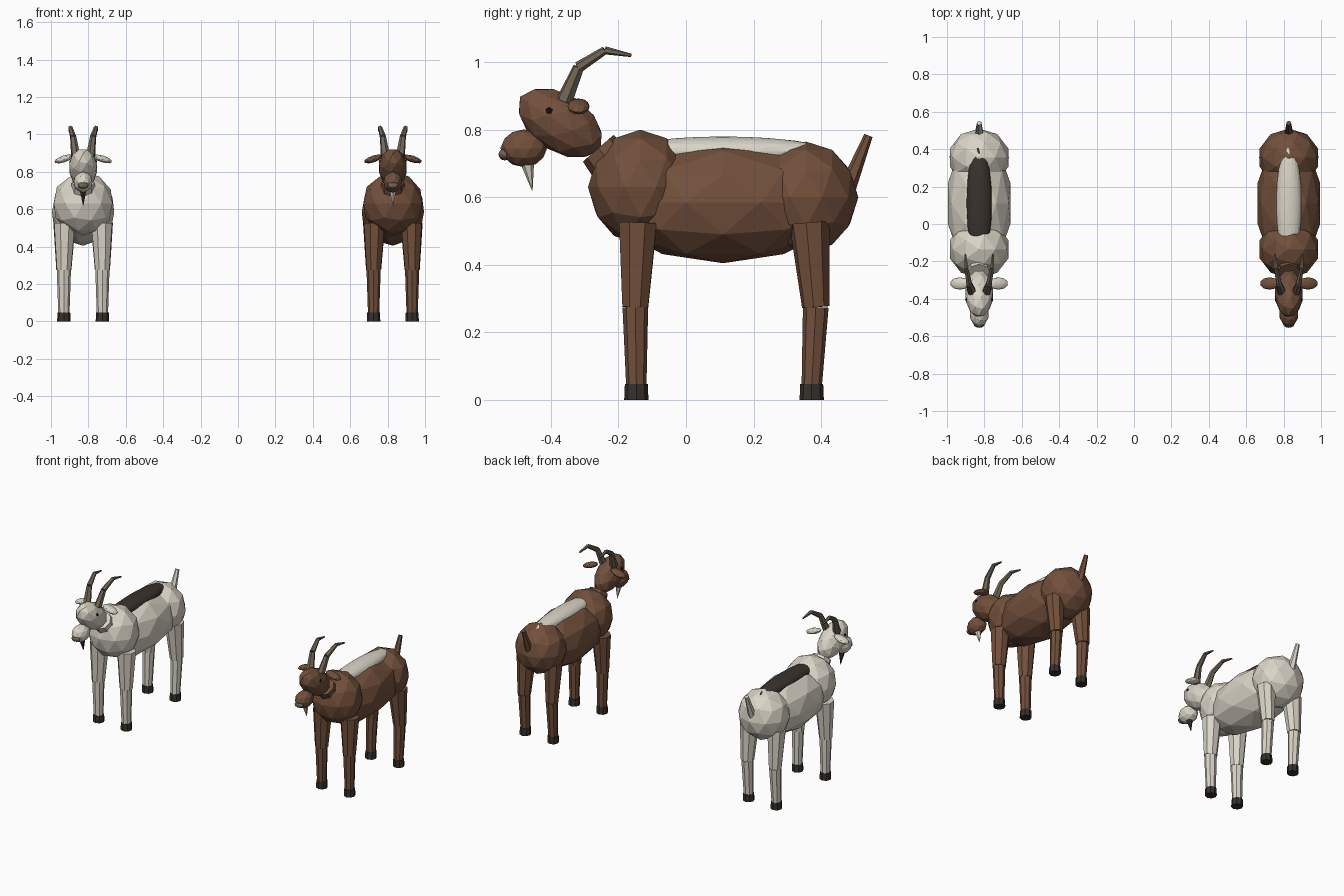
import bpy, bmesh, math
from mathutils import Vector, Matrix

cube = bpy.data.objects.get("Cube")
if cube:
    bpy.data.objects.remove(cube, do_unlink=True)


def material(name, rgb):
    m = bpy.data.materials.new(name)
    m.use_nodes = True
    m.diffuse_color = (*rgb, 1)
    bsdf = m.node_tree.nodes["Principled BSDF"]
    bsdf.inputs["Base Color"].default_value = (*rgb, 1)
    bsdf.inputs["Roughness"].default_value = 0.9
    return m


CREAM = material("cream_coat", (0.70, 0.66, 0.57))
BROWN = material("brown_coat", (0.17, 0.08, 0.045))
DARK = material("dark_hair", (0.04, 0.032, 0.025))
HORN = material("horn", (0.17, 0.135, 0.095))
HOOF = material("hoof", (0.035, 0.03, 0.025))
EYE = material("eye", (0.012, 0.01, 0.01))


def finish(name, bm, mat, root):
    mesh = bpy.data.meshes.new(name)
    bm.to_mesh(mesh)
    bm.free()
    mesh.materials.append(mat)
    ob = bpy.data.objects.new(name, mesh)
    ob.location.x = root
    bpy.context.collection.objects.link(ob)


def blob(name, centre, radii, mat, root, detail=2, tilt=(0, "X")):
    """Faceted ellipsoid, optionally tilted about one axis."""
    bm = bmesh.new()
    turn = Matrix.Rotation(math.radians(tilt[0]), 4, tilt[1])
    shape = Matrix.Translation(centre) @ turn @ Matrix.Diagonal((*radii, 1))
    bmesh.ops.create_icosphere(bm, subdivisions=detail, radius=1, matrix=shape)
    finish(name, bm, mat, root)


def limb(name, points, radii, mat, root, sides=8):
    """Chain of tapered prisms through the points."""
    bm = bmesh.new()
    for i in range(len(points) - 1):
        a, b = Vector(points[i]), Vector(points[i + 1])
        turn = (b - a).to_track_quat("Z", "Y").to_matrix().to_4x4()
        bmesh.ops.create_cone(bm, cap_ends=True, segments=sides,
                              radius1=radii[i], radius2=radii[i + 1],
                              depth=(b - a).length,
                              matrix=Matrix.Translation((a + b) / 2) @ turn)
    finish(name, bm, mat, root)


def goat(prefix, root, coat, accent):
    # Torso and back patch
    blob(prefix + "_body", (0, 0.11, 0.585), (0.175, 0.36, 0.18), coat, root)
    blob(prefix + "_chest", (0, -0.135, 0.63), (0.165, 0.155, 0.17), coat, root)
    blob(prefix + "_rump", (0, 0.355, 0.6), (0.165, 0.155, 0.165), coat, root)
    blob(prefix + "_back_patch", (0, 0.11, 0.735), (0.068, 0.31, 0.045),
         accent, root, detail=3)
    limb(prefix + "_tail", [(0, 0.475, 0.62), (0, 0.54, 0.783)],
         [0.026, 0.013], coat, root, 6)

    # Neck and head
    limb(prefix + "_neck", [(0, -0.16, 0.63), (0, -0.26, 0.745)],
         [0.08, 0.06], coat, root)
    blob(prefix + "_head", (0, -0.372, 0.82), (0.077, 0.142, 0.086),
         coat, root, tilt=(-33, "X"))
    blob(prefix + "_muzzle", (0, -0.48, 0.745), (0.052, 0.069, 0.056), coat, root)
    blob(prefix + "_nose", (0, -0.537, 0.727), (0.03, 0.018, 0.018), HORN, root)
    limb(prefix + "_beard", [(0, -0.47, 0.705), (0, -0.455, 0.62)],
         [0.021, 0.001], accent, root, 6)

    # Mirrored parts
    for side, s in (("left", 1), ("right", -1)):
        tag = f"{prefix}_{side}_"
        blob(tag + "eye", (s * 0.064, -0.405, 0.855), (0.012,) * 3, EYE, root, 1)
        blob(tag + "ear", (s * 0.103, -0.318, 0.869), (0.055, 0.033, 0.018),
             coat, root, tilt=(s * 18, "Y"))
        limb(tag + "horn",
             [(s * 0.04, -0.36, 0.885), (s * 0.053, -0.318, 0.985),
              (s * 0.068, -0.24, 1.035), (s * 0.074, -0.162, 1.02)],
             [0.025, 0.017, 0.012, 0.005], HORN, root, 6)
        # Legs: top, knee and ankle positions along the body
        for end, top, knee, ankle in (("front", -0.142, -0.15, -0.147),
                                      ("hind", 0.365, 0.384, 0.372)):
            leg = f"{prefix}_{end}_{side}_"
            x = s * 0.103
            limb(leg + "thigh", [(s * 0.1, top, 0.525), (x, knee, 0.275)],
                 [0.06, 0.041], coat, root)
            limb(leg + "shin", [(x, knee, 0.275), (x, ankle, 0.04)],
                 [0.038, 0.03], coat, root)
            limb(leg + "hoof", [(x, ankle, 0), (x, ankle, 0.047)],
                 [0.036, 0.034], HOOF, root)


goat("pale_goat", -0.828, CREAM, DARK)
goat("brown_goat", 0.828, BROWN, CREAM)
